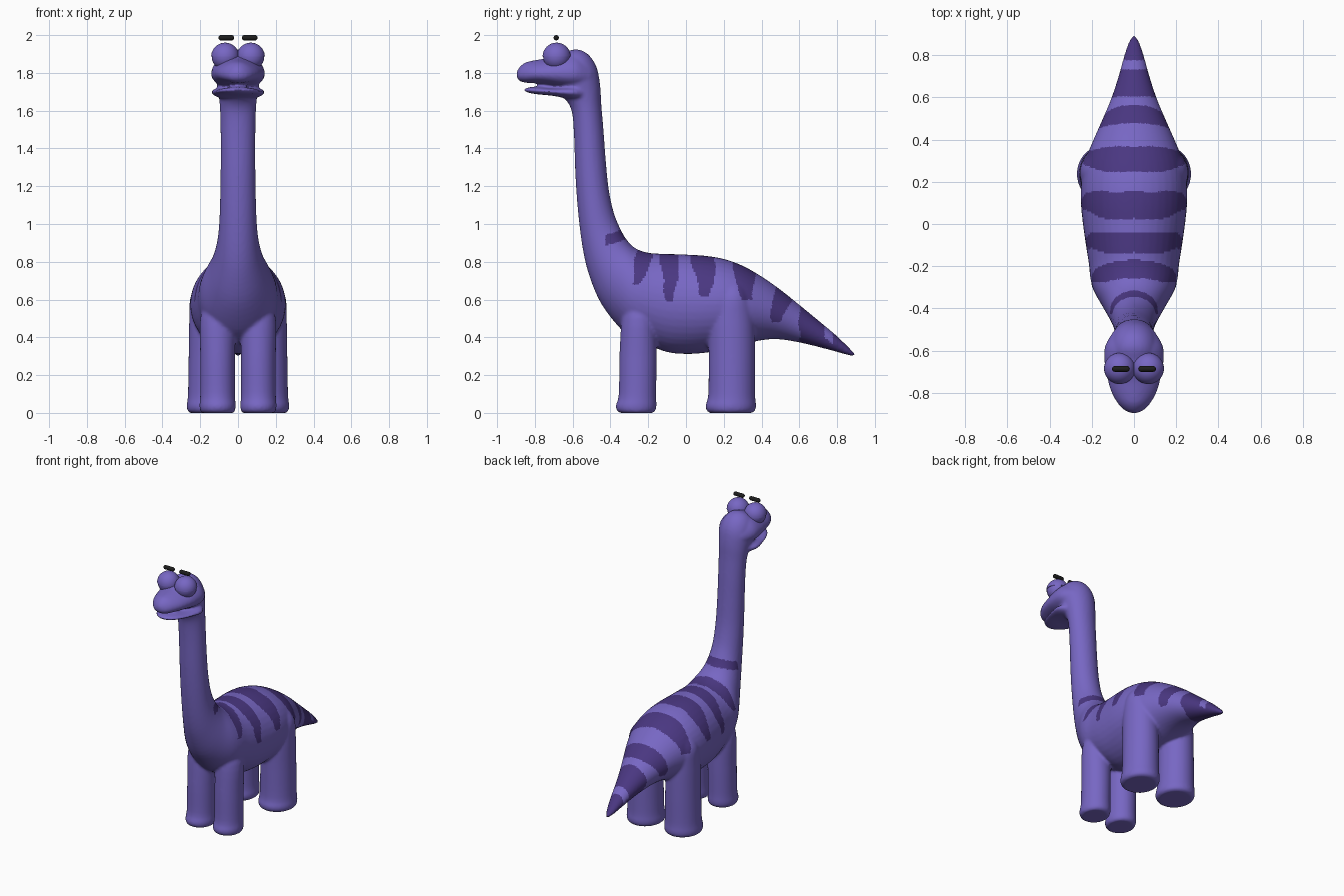
import bpy, bmesh, math
from mathutils import Vector

cube = bpy.data.objects.get("Cube")
if cube:
    bpy.data.objects.remove(cube)


def material(name, rgb):
    m = bpy.data.materials.new(name)
    m.use_nodes = True
    m.diffuse_color = (*rgb, 1)
    bsdf = next(n for n in m.node_tree.nodes if n.type == 'BSDF_PRINCIPLED')
    bsdf.inputs["Base Color"].default_value = (*rgb, 1)
    bsdf.inputs["Roughness"].default_value = 0.7
    return m


skin = material("purple skin", (0.185, 0.135, 0.55))
stripe = material("dark purple stripe", (0.068, 0.038, 0.22))
black = material("brow black", (0.012, 0.012, 0.012))


def spline(a, b, c, d, t):
    return 0.5 * (2*b + (c - a)*t + (2*a - 5*b + 4*c - d)*t*t + (3*b - a - 3*c + d)*t**3)


def loft(bm, sections, cx=0, droop=0, sides=40, steps=4):
    """Skin oval rings; each section is (y, z) low edge, (y, z) high edge, half width."""
    n = len(sections)
    dense = []
    for i in range(n - 1):
        quad = [sections[max(0, min(n - 1, i + k))] for k in (-1, 0, 1, 2)]
        for s in range(steps):
            dense.append([spline(*v, s / steps) for v in zip(*quad)])
    dense.append(sections[-1])
    rings = []
    for y0, z0, y1, z1, w in dense:
        ring = []
        for k in range(sides):
            a = math.tau * k / sides
            h = 0.5 + 0.5 * math.sin(a)
            x = w * math.cos(a) * (1 - droop * math.sin(a))
            ring.append(bm.verts.new((cx + x, y0 + (y1 - y0)*h, z0 + (z1 - z0)*h)))
        rings.append(ring)
    for p, q in zip(rings, rings[1:]):
        for k in range(sides):
            j = (k + 1) % sides
            bm.faces.new((p[k], p[j], q[j], q[k]))
    bm.faces.new(rings[0])
    bm.faces.new(rings[-1])


def finish(name, bm, mats):
    bmesh.ops.recalc_face_normals(bm, faces=bm.faces)
    me = bpy.data.meshes.new(name)
    bm.to_mesh(me)
    bm.free()
    ob = bpy.data.objects.new(name, me)
    bpy.context.collection.objects.link(ob)
    for m in mats:
        me.materials.append(m)
    for p in me.polygons:
        p.use_smooth = True
    return ob


# Tail, trunk, neck and skull in one sweep
bm = bmesh.new()
loft(bm, [
    (.893, .298, .898, .310, .006), (.85, .308, .86, .348, .028),
    (.78, .328, .79, .415, .050), (.69, .352, .70, .49, .075),
    (.59, .375, .60, .572, .108), (.49, .39, .50, .652, .15),
    (.40, .385, .40, .722, .192), (.30, .36, .30, .779, .232),
    (.20, .335, .20, .815, .25), (.10, .318, .10, .832, .252),
    (0, .312, 0, .838, .242), (-.10, .322, -.10, .842, .228),
    (-.20, .36, -.18, .845, .214), (-.29, .40, -.235, .857, .206),
    (-.36, .46, -.28, .88, .188), (-.45, .58, -.32, .925, .148),
    (-.51, .72, -.355, .99, .118), (-.545, .86, -.385, 1.07, .102),
    (-.57, 1.05, -.41, 1.19, .095), (-.585, 1.25, -.425, 1.34, .092),
    (-.592, 1.45, -.437, 1.50, .092), (-.60, 1.57, -.448, 1.63, .095),
    (-.615, 1.625, -.455, 1.74, .102), (-.64, 1.66, -.475, 1.835, .112),
    (-.67, 1.69, -.52, 1.90, .115), (-.69, 1.74, -.58, 1.925, .10),
    (-.70, 1.79, -.64, 1.91, .07)])

# Upper muzzle and lower jaw
loft(bm, [(y, lo, y, hi, w) for y, lo, hi, w in (
    (-.50, 1.72, 1.86, .09), (-.58, 1.715, 1.91, .135), (-.66, 1.722, 1.905, .137),
    (-.74, 1.738, 1.878, .122), (-.80, 1.745, 1.867, .104), (-.85, 1.748, 1.855, .076),
    (-.882, 1.758, 1.83, .045), (-.897, 1.78, 1.805, .012))], droop=.2)
loft(bm, [(y, lo, y, hi, w) for y, lo, hi, w in (
    (-.52, 1.645, 1.74, .085), (-.60, 1.658, 1.735, .14), (-.70, 1.678, 1.722, .125),
    (-.78, 1.686, 1.725, .098), (-.83, 1.694, 1.723, .062), (-.856, 1.704, 1.715, .02))])

# Legs, mirrored left and right
front = [(0, -.35, -.175, .082), (.012, -.366, -.162, .092), (.04, -.371, -.156, .096),
         (.10, -.356, -.158, .092), (.30, -.352, -.155, .092), (.50, -.34, -.16, .092),
         (.62, -.31, -.19, .05)]
rear = [(0, .125, .35, .105), (.012, .11, .365, .119), (.04, .104, .371, .123),
        (.10, .118, .366, .117), (.30, .12, .366, .113), (.50, .12, .362, .11),
        (.62, .15, .345, .102), (.70, .19, .30, .05)]
for side in (-1, 1):
    for leg, cx in ((front, .108), (rear, .148)):
        loft(bm, [(y0, z, y1, z, w) for z, y0, y1, w in leg], cx=side * cx)

body = finish("body", bm, [skin, stripe])

# Fuse the parts into one soft skin
bpy.context.view_layer.objects.active = body
body.select_set(True)
fuse = body.modifiers.new("fuse", 'REMESH')
fuse.mode = 'VOXEL'
fuse.voxel_size = 0.009
fuse.use_smooth_shade = True
soften = body.modifiers.new("soften", 'SMOOTH')
soften.factor = 0.5
soften.iterations = 6
for m in ("fuse", "soften"):
    bpy.ops.object.modifier_apply(modifier=m)

# Back stripes: y at spine, half width, spine z, y at tip, tip z
STRIPES = [(-.21, .046, .85, -.265, .68), (-.085, .048, .84, -.085, .59),
           (.09, .063, .835, .105, .62), (.305, .062, .78, .325, .60),
           (.52, .056, .63, .475, .48)]


def is_striped(c):
    wave = .006 * math.sin(45 * c.z + 20 * abs(c.x))
    if c.y > .60 + wave:                                   # tail tip with a pale saddle
        return not (abs(c.y - .755) < .022 and c.z > 1.03 - .86 * c.y)
    if .88 < c.z < 1.0 and c.y > -.43:                     # band behind the neck
        return abs(c.z - .93 + .3 * (c.y + .37) * -1 + wave) < .033
    for y, half, top, y_tip, low in STRIPES:
        t = (c.z - low) / (top - low)
        if t > 0 and abs(c.y + wave - y_tip - (y - y_tip) * t) < half * min(1, .4 + .8 * t):
            return True
    return False


for p in body.data.polygons:
    p.use_smooth = True
    p.material_index = 1 if is_striped(p.center) else 0


# Closed eyes: an upper lid lapping over a slightly smaller lower lid
def lid(name, x, radius, upper):
    bm = bmesh.new()
    bmesh.ops.create_uvsphere(bm, u_segments=40, v_segments=24, radius=radius)
    half = bmesh.ops.bisect_plane(bm, geom=bm.verts[:] + bm.edges[:] + bm.faces[:],
                                  plane_co=(0, 0, 0), plane_no=(0, 0, 1),
                                  clear_inner=upper, clear_outer=not upper)
    rim = [e for e in half["geom_cut"] if isinstance(e, bmesh.types.BMEdge)]
    bmesh.ops.edgeloop_fill(bm, edges=rim)
    bmesh.ops.translate(bm, verts=bm.verts, vec=Vector((x, -.685, 1.886)))
    ob = finish(name, bm, [skin])
    bpy.ops.object.select_all(action='DESELECT')
    bpy.context.view_layer.objects.active = ob
    ob.select_set(True)
    bpy.ops.object.shade_smooth_by_angle(angle=math.radians(40))


for label, x in (("left", .068), ("right", -.068)):
    lid(label + "_upper_eyelid", x, .074, True)
    lid(label + "_lower_eyelid", x, .071, False)

    # Floating capsule eyebrow
    bm = bmesh.new()
    bmesh.ops.create_uvsphere(bm, u_segments=20, v_segments=13, radius=.014)
    for v in bm.verts:
        v.co.z += math.copysign(.028, v.co.z)
        v.co = Vector((v.co.z + math.copysign(.062, x), v.co.y - .687, v.co.x + 1.986))
    finish(label + "_eyebrow", bm, [black])
